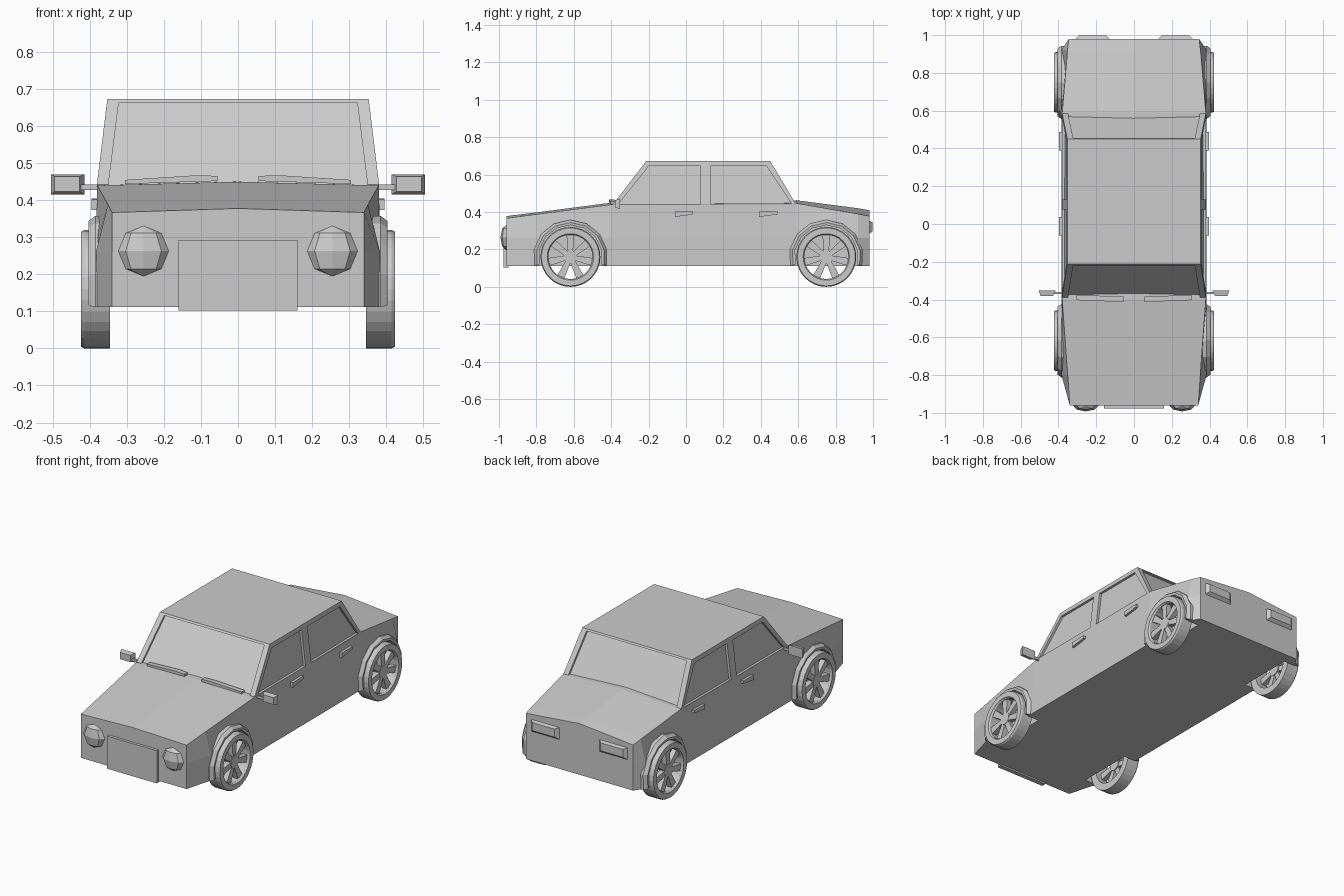
import bpy, bmesh
from math import sin, cos, pi, radians
from mathutils import Vector, Matrix

if "Cube" in bpy.data.objects:
    bpy.data.objects.remove(bpy.data.objects["Cube"])


def loft(name, loops, caps=True, ring=False):
    """Skin a series of closed loops; caps close the ends, ring joins last to first."""
    bm = bmesh.new()
    rows = [[bm.verts.new(p) for p in lp] for lp in loops]
    n = len(rows[0])
    pairs = list(zip(rows, rows[1:])) + ([(rows[-1], rows[0])] if ring else [])
    for a, b in pairs:
        for i in range(n):
            j = (i + 1) % n
            bm.faces.new((a[i], a[j], b[j], b[i]))
    if caps and not ring:
        bm.faces.new(rows[0])
        bm.faces.new(rows[-1])
    bmesh.ops.recalc_face_normals(bm, faces=bm.faces)
    me = bpy.data.meshes.new(name)
    bm.to_mesh(me)
    bm.free()
    ob = bpy.data.objects.new(name, me)
    bpy.context.collection.objects.link(ob)
    return ob


def boolean(ob, other, op='DIFFERENCE'):
    m = ob.modifiers.new("bool", 'BOOLEAN')
    m.operation, m.object, m.solver = op, other, 'EXACT'
    bpy.context.view_layer.objects.active = ob
    bpy.ops.object.modifier_apply(modifier=m.name)
    bpy.data.objects.remove(other)


def rect(y, x0, x1, z0, z1):
    return [(x0, y, z0), (x1, y, z0), (x1, y, z1), (x0, y, z1)]


def flip(loops, s):
    return [[(s * x, y, z) for x, y, z in lp] for lp in loops]


# Cabin
def cabin_loop(z, w, y0, y1):
    return [(-w, y0, z), (w, y0, z), (w, y1, z), (-w, y1, z)]

cabin = loft("cabin", [cabin_loop(.415, .37, -.385, .585),
                       cabin_loop(.442, .381, -.39, .588),
                       cabin_loop(.673, .353, -.212, .45)])

# Recessed side windows
side_windows = [[(-.36, .443), (-.198, .647), (.077, .647), (.077, .443)],
                [(.13, .443), (.13, .647), (.43, .647), (.566, .443)]]
for s in (1, -1):
    for poly in side_windows:
        inner = [(.381 - .121 * (z - .442) - .014, y, z) for y, z in poly]
        outer = [(.5, y, z) for y, z in poly]
        boolean(cabin, loft("window_cutter", flip([inner, outer], s)))

# Recessed windscreen and rear window
for ya, yb in ((-.39, -.212), (.588, .45)):
    d = 1 if ya < 0 else -1
    slope = (yb - ya) / .231
    face = [(w, ya + slope * (z - .442), z)
            for w, z in ((-.352, .425), (.352, .425), (.322, .663), (-.322, .663))]
    inner = [(x, y + d * .016, z) for x, y, z in face]
    outer = [(x, y - d * .1, z) for x, y, z in face]
    boolean(cabin, loft("screen_cutter", [inner, outer]))

# Body: stations of y, top half width, edge height, crown height, side half width
stations = [(-.96, .34, .367, .378, .34), (-.80, .351, .388, .398, .384),
            (-.40, .38, .44, .45, .385), (.59, .38, .447, .463, .385),
            (.92, .352, .39, .42, .384), (.98, .345, .378, .41, .345)]
body = loft("body", [[(-w, y, .112), (-w, y, .26), (-t, y, zt), (0, y, zc),
                      (t, y, zt), (w, y, .26), (w, y, .112)]
                     for y, t, zt, zc, w in stations])
boolean(body, cabin, 'UNION')

AXLES = {"front": -.618, "rear": .75}
ZC = .16
for y0 in AXLES.values():
    for s in (1, -1):
        arc = [(y0 + .178 * cos(a), ZC + .178 * sin(a))
               for a in (2 * pi * i / 16 for i in range(16))]
        boolean(body, loft("well_cutter", flip([[(.31, y, z) for y, z in arc],
                                                [(.6, y, z) for y, z in arc]], s)))

# Wheel arches, tyres, spokes and hubs
arch_section = [(.198, .36), (.198, .385), (.184, .404), (.17, .402), (.17, .36)]
tyre_section = [(.16, .345), (.16, .415), (.155, .424), (.124, .424), (.118, .415), (.118, .345)]
for end, y0 in AXLES.items():
    for s, side in ((1, "left"), (-1, "right")):
        tag = end + "_" + side

        def revolve(section, angles):
            return flip([[(x, y0 + r * cos(a), ZC + r * sin(a)) for r, x in section]
                         for a in angles], s)

        loft("arch_" + tag, revolve(arch_section, [radians(-14 + 26 * i) for i in range(9)]))
        loft("tyre_" + tag, revolve(tyre_section, [2 * pi * i / 32 for i in range(32)]), ring=True)
        circle = [(.036 * cos(2 * pi * i / 16), .036 * sin(2 * pi * i / 16)) for i in range(16)]
        loft("hub_" + tag, flip([[(x, y0 + a, ZC + b) for a, b in circle] for x in (.375, .412)], s))
        for k in range(7):
            a = pi / 2 + 2 * pi * k / 7
            u, v = (cos(a), sin(a)), (-sin(a), cos(a))
            quad = [(.02, -.013), (.122, -.021), (.122, .021), (.02, .013)]
            loft("spoke_" + tag, flip([[(x, y0 + r * u[0] + t * v[0], ZC + r * u[1] + t * v[1])
                                        for r, t in quad] for x in (.38, .41)], s))

# Front plate
loft("front_plate", [rect(-.95, -.16, .16, .103, .293), rect(-.976, -.16, .16, .103, .293)])

for s, side in ((1, "left"), (-1, "right")):
    # Headlights: flattened low-poly spheres
    bm = bmesh.new()
    bmesh.ops.create_uvsphere(bm, u_segments=8, v_segments=4, radius=1)
    bm.transform(Matrix.Translation((s * .255, -.96, .263)) @ Matrix.Diagonal((.068, .032, .068, 1)))
    me = bpy.data.meshes.new("headlight")
    bm.to_mesh(me)
    bm.free()
    bpy.context.collection.objects.link(bpy.data.objects.new("headlight_" + side, me))

    # Tail lights
    loft("tail_light_" + side, flip([rect(.97, .13, .31, .283, .352),
                                     rect(.98, .13, .31, .283, .352),
                                     rect(.998, .148, .292, .298, .345)], s))

    # Mirrors and their arms
    loft("mirror_" + side, flip([rect(-.352, .415, .505, .416, .47),
                                 rect(-.38, .428, .495, .424, .464)], s))
    loft("mirror_arm_" + side, flip([rect(-.36, .36, .425, .428, .443),
                                     rect(-.37, .36, .425, .428, .443)], s))

    # Door handles
    for y in (-.06, .39):
        prof = [(0, .402), (.098, .405), (.098, .388), (.07, .383), (0, .374)]
        loft("door_handle_" + side, flip([[(x, y + a, b) for a, b in prof] for x in (.375, .396)], s))

    # Wipers
    blade = [(.055, .452), (.305, .444), (.305, .455), (.12, .467), (.055, .466)]
    loft("wiper_" + side, flip([[(x, y - .04 * (.305 - x), z) for x, z in blade]
                                for y in (-.403, -.375)], s))
